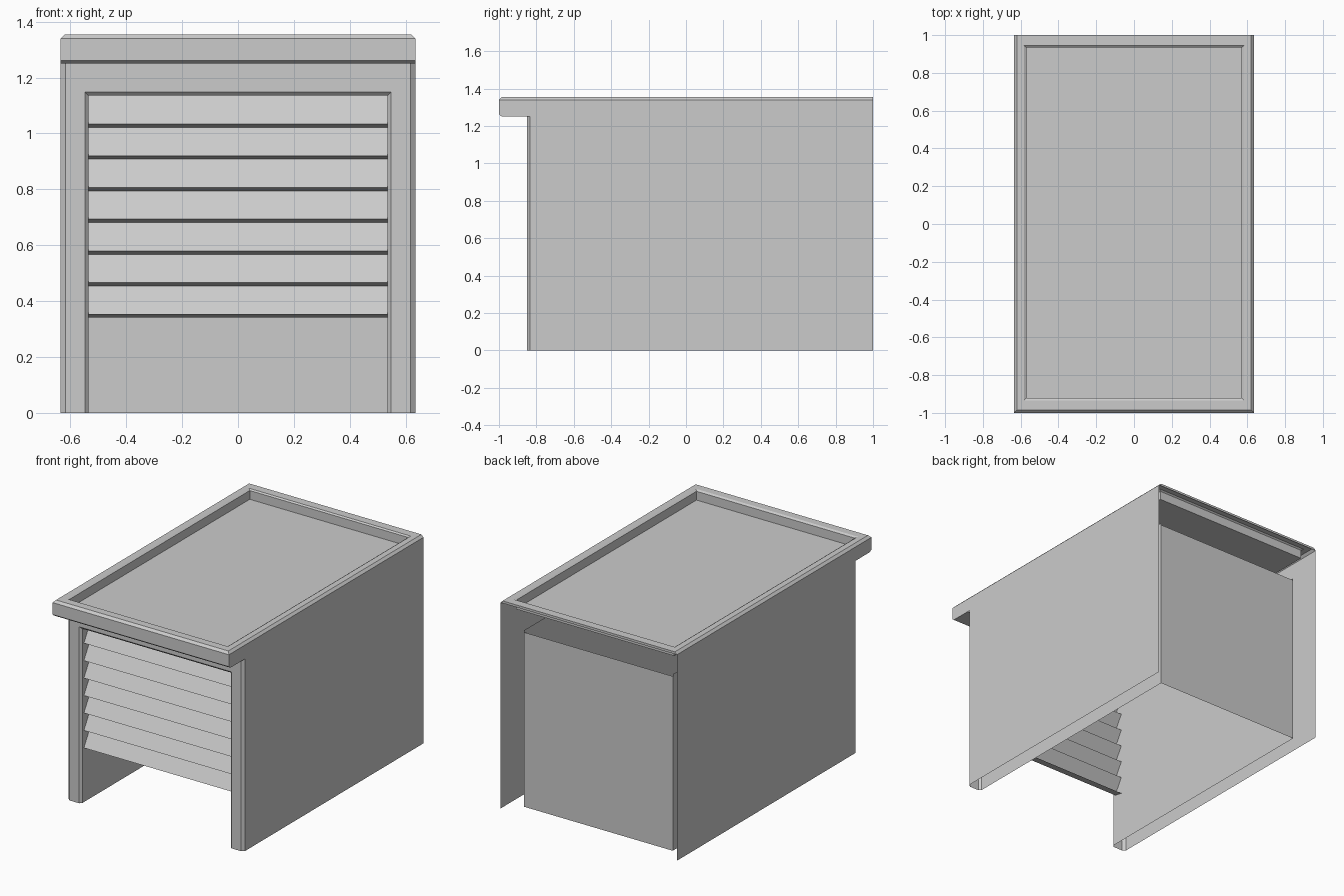
import bpy
import bmesh
from mathutils import Vector

cube = bpy.data.objects.get("Cube")
if cube:
    bpy.data.objects.remove(cube, do_unlink=True)

# One plain grey for the whole building
GREY = (0.6, 0.6, 0.6, 1.0)
grey = bpy.data.materials.new("plain_grey")
grey.use_nodes = True
grey.diffuse_color = GREY
grey.node_tree.nodes["Principled BSDF"].inputs["Base Color"].default_value = GREY


def finish(name, bm):
    mesh = bpy.data.meshes.new(name)
    bm.to_mesh(mesh)
    bm.free()
    mesh.materials.append(grey)
    obj = bpy.data.objects.new(name, mesh)
    bpy.context.collection.objects.link(obj)
    return obj


def strip(name, points, sweep):
    """Open profile swept along a vector, as a single-sided sheet."""
    bm = bmesh.new()
    sweep = Vector(sweep)
    pairs = [(bm.verts.new(p), bm.verts.new(Vector(p) + sweep)) for p in points]
    for (a, a2), (b, b2) in zip(pairs, pairs[1:]):
        bm.faces.new((a, b, b2, a2))
    return finish(name, bm)


def wall(name, plan, height):
    """Plan outline raised from the ground and mirrored to the other side."""
    obj = strip(name, [(x, y, 0) for x, y in plan], (0, 0, height))
    obj.modifiers.new("mirror", 'MIRROR').use_axis[0] = True
    return obj


def across(name, profile, half):
    """Side profile swept across the width."""
    return strip(name, [(-half, y, z) for y, z in profile], (2 * half, 0, 0))


OUT, INN = 0.635, 0.535      # half widths of the outside and the inside
FRONT, BACK = -0.85, 0.9     # front face and rear panel
EAVE, LINTEL = 1.25, 1.135   # underside of the canopy and top of the opening
LIP = 0.013

# Side walls with chamfered front posts, and the inner lining
wall("outer_walls", [(INN + LIP, FRONT), (OUT - 0.018, FRONT),
                     (OUT, FRONT + 0.015), (OUT, 1)], EAVE)
wall("inner_walls", [(INN, BACK), (INN, FRONT + LIP), (INN + LIP, FRONT)], LINTEL + LIP)

# Rear panel, and the header over the opening
across("back_panel", [(BACK, 0), (BACK, LINTEL)], INN)
across("door_header", [(FRONT, EAVE), (FRONT, LINTEL + LIP),
                       (FRONT + LIP, LINTEL), (-0.75, LINTEL)], INN + LIP)

# Half-raised door of overlapping slats
pitch = 0.1135
slats = [(-0.76, LINTEL)]
for i in range(7):
    top = LINTEL - i * pitch
    slats += [(-0.82, top - pitch + 0.012), (-0.76, top - pitch)]
across("door_slats", slats, INN)

# Canopy underside
across("canopy_soffit", [(-0.985, EAVE), (FRONT, EAVE)], OUT)

# Roof with chamfered fascia, raised rim and sunken deck, open at the rear
levels = [(OUT, -0.985, 1, EAVE), (OUT, -1, 1, EAVE + 0.012),
          (OUT, -1, 1, 1.34), (OUT - 0.015, -0.985, 1, 1.355),
          (0.583, -0.935, 0.945, 1.355), (0.57, -0.922, 0.935, 1.347),
          (0.57, -0.922, 0.935, 1.29)]
bm = bmesh.new()
rings = [[bm.verts.new((x, y, z)) for x, y in ((-w, y0), (w, y0), (w, y1), (-w, y1))]
         for w, y0, y1, z in levels]
for k, (low, high) in enumerate(zip(rings, rings[1:])):
    for i in range(4):
        if i == 2 and k < 2:
            continue
        j = (i + 1) % 4
        bm.faces.new((low[i], low[j], high[j], high[i]))
bm.faces.new(rings[-1])
finish("roof", bm)
